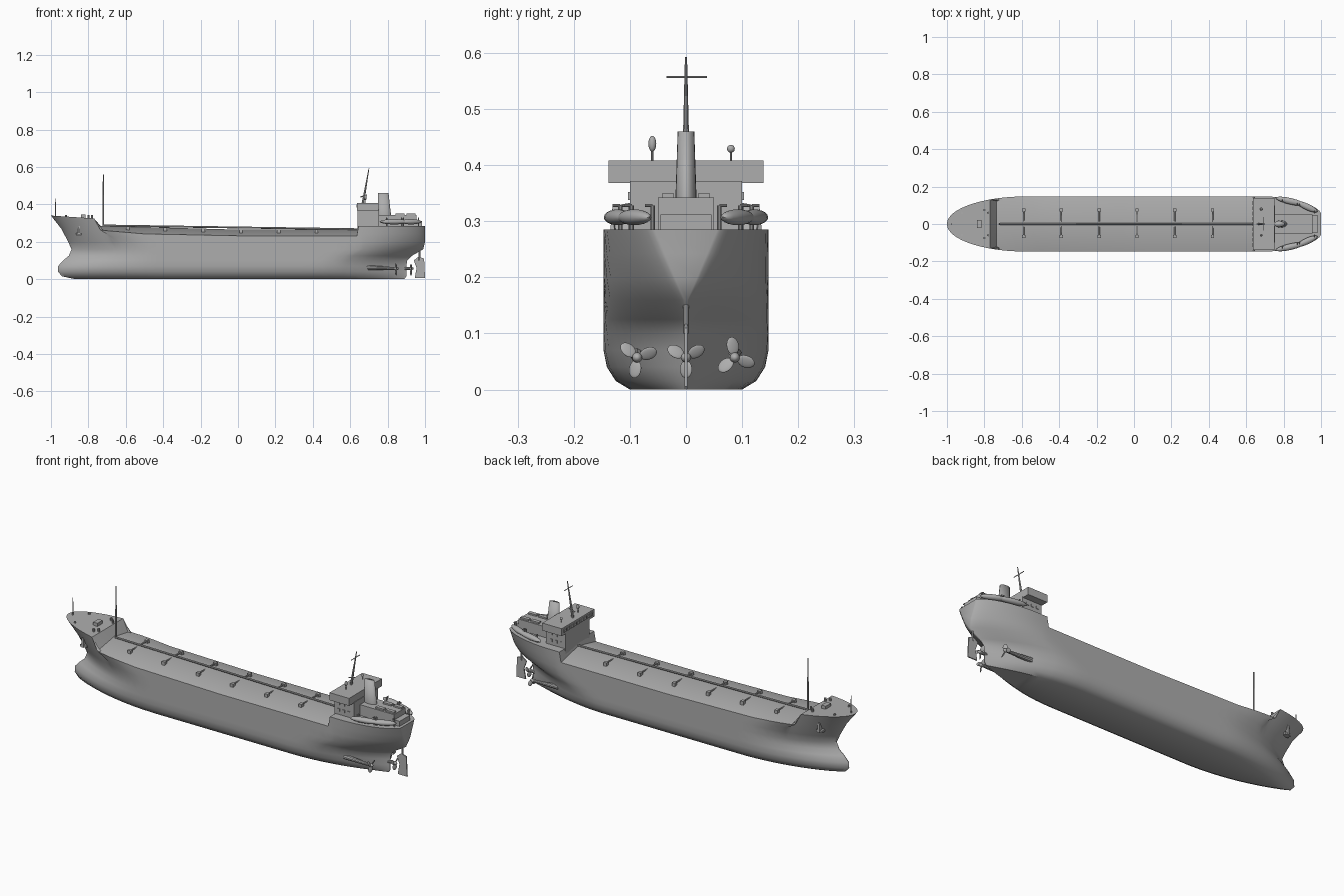
import bpy, bmesh, math
from mathutils import Vector, Matrix

cube = bpy.data.objects.get("Cube")
if cube:
    bpy.data.objects.remove(cube, do_unlink=True)

grey = bpy.data.materials.new("ship grey")
grey.use_nodes = True
colour = (0.42, 0.42, 0.42, 1)
grey.diffuse_color = colour
grey.node_tree.nodes["Principled BSDF"].inputs["Base Color"].default_value = colour


def finish(name, bm, smooth=False):
    """Turn a bmesh into a named, coloured object."""
    bmesh.ops.recalc_face_normals(bm, faces=bm.faces)
    mesh = bpy.data.meshes.new(name)
    bm.to_mesh(mesh)
    bm.free()
    mesh.materials.append(grey)
    ob = bpy.data.objects.new(name, mesh)
    bpy.context.collection.objects.link(ob)
    if smooth:
        bpy.ops.object.select_all(action='DESELECT')
        ob.select_set(True)
        bpy.context.view_layer.objects.active = ob
        bpy.ops.object.shade_smooth_by_angle(angle=math.radians(35))
    return ob


def box(name, x, y, z, taper=1.0):
    """Box from three (low, high) ranges; the top can be tapered."""
    bm = bmesh.new()
    bmesh.ops.create_cube(bm, size=1)
    for v in bm.verts:
        k = taper if v.co.z > 0 else 1
        v.co = [(a + b) / 2 + c * (b - a) * s
                for (a, b), c, s in zip((x, y, z), v.co, (k, k, 1))]
    return finish(name, bm)


def rod(name, start, end, r1, r2=None, sides=10):
    """Round bar between two points."""
    a, b = Vector(start), Vector(end)
    bm = bmesh.new()
    turn = (b - a).to_track_quat('Z', 'Y').to_matrix().to_4x4()
    bmesh.ops.create_cone(bm, cap_ends=True, segments=sides, radius1=r1,
                          radius2=r1 if r2 is None else r2, depth=(b - a).length,
                          matrix=Matrix.Translation((a + b) / 2) @ turn)
    return finish(name, bm, True)


def add_ball(bm, centre, size, turn=Matrix()):
    bmesh.ops.create_uvsphere(bm, u_segments=16, v_segments=10, radius=1,
                              matrix=Matrix.Translation(centre) @ turn @ Matrix.Diagonal((*size, 1)))


def ball(name, centre, size, turn=Matrix()):
    bm = bmesh.new()
    add_ball(bm, centre, size, turn)
    return finish(name, bm, True)


def lerp(table, x):
    for (xa, a), (xb, b) in zip(table, table[1:]):
        if x <= xb:
            return a + (b - a) * max(0, x - xa) / (xb - xa)
    return table[-1][1]


# Deck edge and deck centreline heights along the length
EDGE = [(-1, .34), (-.77, .325), (-.735, .262), (-.5, .242), (0, .232), (.635, .232), (.645, .285), (1, .285)]
RIDGE = [(-1, .34), (-.77, .325), (-.735, .285), (0, .265), (.635, .265), (.645, .285), (1, .285)]
# Waterlines: height, bow x, entry length, entry power, half beam, stern x, run length, run power, stern half width
LINES = [
    (0, -.87, .5, .9, .1, .89, .5, 1.1, .002),
    (.015, -.94, .55, .9, .125, .9, .5, 1.1, .002),
    (.04, -.963, .55, .85, .141, .9, .5, 1.1, .002),
    (.07, -.962, .55, .85, .147, .9, .48, 1.1, .002),
    (.1, -.935, .52, .9, .147, .905, .45, 1.1, .002),
    (.125, -.905, .5, .95, .147, .93, .42, 1, .002),
    (.16, -.89, .48, .9, .147, .99, .4, .85, .003),
    (.2, -.908, .46, .75, .147, 1, .37, .75, .02),
    (None, -.945, .44, .6, .147, 1, .33, .68, .038),
    (None, -1, .43, .5, .147, 1, .3, .65, .056)]


def hull_point(level, s):
    z, bow, entry, ep, beam, stern, run, rp, end = LINES[level]
    x = bow + s * (stern - bow)
    u = min(1, (x - bow) / entry)
    v = min(1, (stern - x) / run)
    w = min(.001 + beam * (1 - (1 - u) ** 2) ** ep,
            end + (beam - end) * max(0, 1 - (1 - v) ** 2) ** rp)
    if z is None:
        top = lerp(EDGE, -1 + 2 * s)
        z = top if level == len(LINES) - 1 else (top + .2) / 2
    return x, w, z


# Hull: rings lofted from bow to stern, with a ridged main deck
n = 48
xs = [-math.cos(math.pi * i / n) for i in range(n + 1)] + [-.77, -.735, .635, .645]
bm = bmesh.new()
rings = []
for x in sorted(xs):
    s = (x + 1) / 2
    side = [hull_point(i, s) for i in range(len(LINES))]
    pts = side + [(x, 0, lerp(RIDGE, x))] + [(a, -b, c) for a, b, c in reversed(side)]
    rings.append([bm.verts.new(p) for p in pts])
m = len(rings[0])
for a, b in zip(rings, rings[1:]):
    for i in range(m):
        j = (i + 1) % m
        bm.faces.new((a[i], a[j], b[j], b[i]))
for r in (rings[0], rings[-1]):
    k = len(LINES)
    for i in range(k - 1):
        bm.faces.new((r[i], r[i + 1], r[m - 2 - i], r[m - 1 - i]))
    bm.faces.new((r[k - 1], r[k], r[k + 1]))
finish("hull", bm, True)

# Rudder
bm = bmesh.new()
outline = [(.945, .005), (1, .005), (.995, .11), (.965, .12), (.94, .1), (.955, .06)]
face = bm.faces.new([bm.verts.new((x, -.003, z)) for x, z in outline])
grown = bmesh.ops.extrude_face_region(bm, geom=[face])["geom"]
bmesh.ops.translate(bm, verts=[v for v in grown if isinstance(v, bmesh.types.BMVert)], vec=(0, .006, 0))
finish("rudder", bm)
rod("rudder_stock", (.97, 0, .1), (.97, 0, .18), .005)


def propeller(name, x, y, phase):
    bm = bmesh.new()
    add_ball(bm, (x, y, .057), (.014, .009, .009))
    for k in range(3):
        turn = Matrix.Rotation(math.radians(phase + 120 * k), 4, 'X')
        blade = turn @ Matrix.Translation((0, .021, 0)) @ Matrix.Rotation(.45, 4, 'Y')
        add_ball(bm, (x, y, .057), (.003, .016, .012), blade)
    finish(name, bm, True)


# Propellers and shafts
propeller("centre_propeller", .925, 0, 30)
rod("centre_shaft", (.88, 0, .057), (.925, 0, .057), .008)
for side, label in ((-1, "front"), (1, "back")):
    propeller(label + "_propeller", .845, side * .087, 20 if side < 0 else 100)
    rod(label + "_shaft", (.69, side * .087, .062), (.845, side * .087, .057), .013, .007)

# Deck piping with crossovers and valve boxes
rod("main_pipe", (-.72, 0, .287), (.64, 0, .267), .005)
for i in range(6):
    x = -.59 + .202 * i
    z = lerp(RIDGE, x)
    rod("cross_pipe", (x, -.07, z - .006), (x, .075, z - .006), .004)
    for y in (-.067, .075):
        box("valve_box", (x - .009, x + .009), (y - .009, y + .009), (z - .03, z))

# Masts
rod("fore_mast", (-.72, 0, .28), (-.72, 0, .56), .005, .003)
rod("jack_staff", (-.975, 0, .335), (-.975, 0, .43), .003, .002)
rod("main_mast", (.667, 0, .4), (.7, 0, .592), .007, .002)
rod("mast_spar", (.693, -.035, .557), (.693, .037, .557), .002)
rod("mast_arm", (.655, 0, .44), (.69, 0, .45), .003)

# Forecastle fittings and anchors
box("windlass", (-.84, -.815), (-.022, .022), (.32, .345))
for side in (-1, 1):
    for x, y in ((-.92, .06), (-.8, .075), (-.78, .06)):
        rod("bollard", (x, side * y, .32), (x, side * y, .342), .006)
    box("anchor_shank", (-.855, -.845), (side * .085 - .012, side * .085 + .012), (.235, .285))
    box("anchor_arms", (-.867, -.833), (side * .08 - .012, side * .08 + .012), (.235, .247))

# Bridge house with wings
box("bridge_house", (.64, .755), (-.1, .1), (.225, .372))
box("bridge_wings", (.637, .752), (-.138, .138), (.368, .408))
for i in range(9):
    y = -.112 + .028 * i
    box("bridge_window", (.633, .638), (y - .01, y + .01), (.382, .398))
for side in (-1, 1):
    for z in (.31, .345):
        for x in (.665, .695, .725):
            box("side_window", (x - .007, x + .007), (side * .101 - .002, side * .101 + .002), (z - .007, z + .007))
ball("radar_capsule", (.68, -.06, .438), (.007, .007, .014))
rod("capsule_post", (.68, -.06, .405), (.68, -.06, .43), .002)
ball("radar_dome", (.68, .08, .429), (.007, .007, .007))
rod("dome_post", (.68, .08, .405), (.68, .08, .425), .002)

# Aft deckhouse, funnel and vents
box("aft_deckhouse", (.75, .955), (-.05, .05), (.28, .342))
box("aft_platform", (.95, .985), (-.045, .045), (.28, .312))
funnel = rod("funnel", (0, 0, 0), (0, 0, .125), 1, .78, 20)
for v in funnel.data.vertices:
    v.co.x = v.co.x * .036 + .783 - v.co.z * .05
    v.co.y *= .019
    v.co.z += .335
for x in (.865, .925):
    for y in (-.032, .032):
        box("vent", (x - .024, x + .024), (y - .01, y + .01), (.34, .35))

# Lifeboats and davits along the stern edges
for side in (-1, 1):
    for x, y, length, angle in ((.835, .122, .08, -13), (.925, .092, .062, -25)):
        turn = Matrix.Rotation(math.radians(angle * side), 4, 'Z')
        ball("lifeboat", (x, side * y, .307), (length, .017, .014), turn)
        for d in (-.04, .04):
            px, py = x + d, side * (y - .014 + d * math.tan(math.radians(angle)))
            rod("davit", (px, py, .28), (px, py, .328), .004)
            rod("davit_arm", (px, py, .328), (px, py + side * .014, .328), .003)
